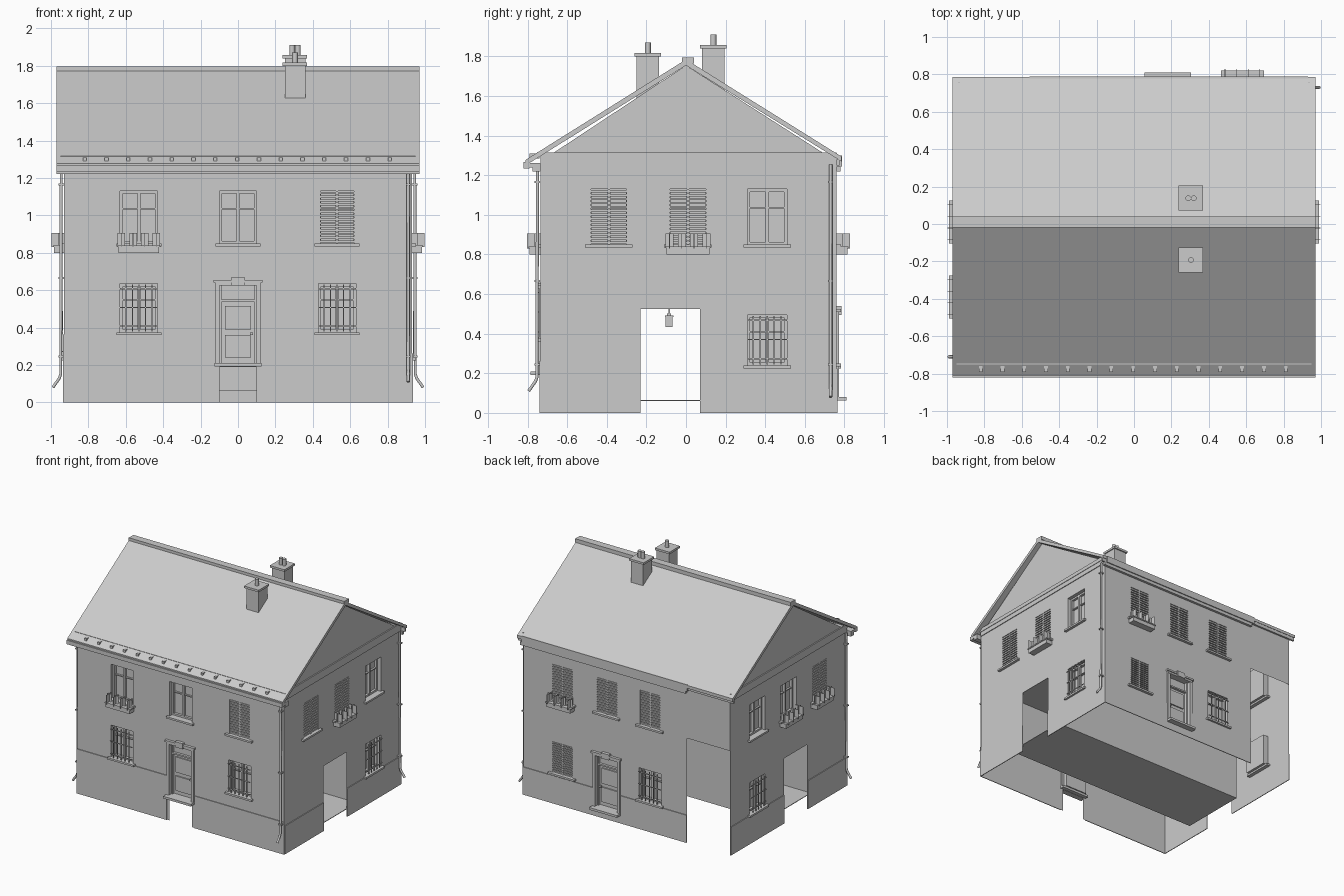
import bpy, bmesh, math
from mathutils import Vector

if "Cube" in bpy.data.objects:
    bpy.data.objects.remove(bpy.data.objects["Cube"])

TOP = 1.27
# wall coordinates (u along the wall, d outwards, z up) to world
SIDES = {
    "front": lambda u, d, z: (u, -0.735 - d, z),
    "back": lambda u, d, z: (u, 0.76 + d, z),
    "right": lambda u, d, z: (0.93 + d, u, z),
    "left": lambda u, d, z: (-0.93 - d, u, z),
    "world": lambda x, y, z: (x, y, z),
}
OUT = {"front": (0, -1, 0), "back": (0, 1, 0), "right": (1, 0, 0), "left": (-1, 0, 0)}
SPAN = {"front": (-0.93, 0.93), "back": (-0.93, 0.93), "right": (-0.735, 0.76), "left": (-0.735, 0.76)}
holes = {s: [] for s in OUT}


def finish(bm, name):
    me = bpy.data.meshes.new(name)
    bm.to_mesh(me)
    bm.free()
    ob = bpy.data.objects.new(name, me)
    bpy.context.collection.objects.link(ob)
    return ob


def boxes(name, side, items):
    """One object of boxes (u0, u1, d0, d1, z0, z1)."""
    bm, f = bmesh.new(), SIDES[side]
    for u0, u1, d0, d1, z0, z1 in items:
        v = [bm.verts.new(f(u, d, z)) for u in (u0, u1) for d in (d0, d1) for z in (z0, z1)]
        for q in ((0, 1, 3, 2), (4, 6, 7, 5), (0, 4, 5, 1), (2, 3, 7, 6), (0, 2, 6, 4), (1, 5, 7, 3)):
            bm.faces.new([v[i] for i in q])
    bmesh.ops.recalc_face_normals(bm, faces=bm.faces)
    return finish(bm, name)


def recess(name, side, u0, u1, z0, z1, depth):
    """Hole in the wall lined by a box open to the outside."""
    holes[side].append((u0, u1, z0, z1))
    bm, f = bmesh.new(), SIDES[side]
    o, i = ([bm.verts.new(f(u, d, z)) for u, z in ((u0, z0), (u1, z0), (u1, z1), (u0, z1))] for d in (0, -depth))
    bm.faces.new(i)
    for k in range(4):
        bm.faces.new((o[k], o[(k + 1) % 4], i[(k + 1) % 4], i[k]))
    bmesh.ops.recalc_face_normals(bm, faces=bm.faces)
    bm.faces.ensure_lookup_table()
    if bm.faces[0].normal.dot(Vector(OUT[side])) < 0:
        bmesh.ops.reverse_faces(bm, faces=bm.faces)
    finish(bm, name)


def window(side, c, z0, z1, kind, planter=False):
    n = f"{side}_window_{kind}"
    a, b = c - 0.1, c + 0.1
    recess(n + "_reveal", side, a, b, z0, z1, 0.05)
    boxes(n + "_sill", side, [(a - 0.02, b + 0.02, -0.03, 0.022, z0 - 0.015, z0)])
    t, zm = 0.014, z0 + (z1 - z0) * 0.65
    fr = [(a, a + t, -0.05, -0.03, z0, z1), (b - t, b, -0.05, -0.03, z0, z1), (a, b, -0.05, -0.03, z0, z0 + t),
          (a, b, -0.05, -0.03, z1 - t, z1), (c - 0.008, c + 0.008, -0.05, -0.028, z0, z1),
          (a, b, -0.05, -0.035, zm, zm + 0.008)]
    boxes(n + "_frame", side, fr)
    if kind == "shutter":
        h = (z1 - z0) / 14
        sl = [(a + 0.01, b - 0.01, -0.018, -0.002, z0 + i * h + 0.004, z0 + (i + 1) * h - 0.004) for i in range(14)]
        sl += [(u, u + 0.01, -0.02, 0.0, z0, z1) for u in (a, c - 0.005, b - 0.01)]
        boxes(n + "_louvers", side, sl)
    if kind == "barred":
        bars = [(a + 0.03 + i * 0.035 - 0.003, a + 0.03 + i * 0.035 + 0.003, 0.006, 0.012, z0 + 0.005, z1 - 0.005) for i in range(5)]
        bars += [(a, b, 0.006, 0.012, z, z + 0.006) for z in (z0 + 0.03, (z0 + z1) / 2, z1 - 0.03)]
        boxes(n + "_grille", side, bars)
    if planter:
        boxes(n + "_planter", side, [(c - 0.108, c + 0.108, 0.0, 0.055, 0.80, 0.838), (c - 0.115, c + 0.115, 0.0, 0.06, 0.832, 0.84)])
        fl = [(c - 0.113 + i * 0.062, c - 0.073 + i * 0.062, 0.03, 0.032, 0.84, 0.905) for i in range(4)]
        fl += [(c - 0.095 + i * 0.062, c - 0.092 + i * 0.062, 0.0, 0.068, 0.83, 0.905) for i in range(4)]
        boxes(n + "_flowers", side, fl)


def door(side, c, z0):
    n = side + "_door"
    a, b, z1 = c - 0.1, c + 0.1, z0 + 0.395
    recess(n + "_leaf", side, a, b, z0, z1 + 0.02, 0.04)
    boxes(n + "_panels", side, [(a, a + 0.012, -0.04, -0.02, z0, z1 + 0.02), (b - 0.012, b, -0.04, -0.02, z0, z1 + 0.02),
          (a, b, -0.04, -0.02, z1 - 0.068, z1 - 0.056), (c - 0.07, c + 0.07, -0.04, -0.03, z0 + 0.18, z1 - 0.09),
          (c - 0.07, c + 0.07, -0.04, -0.03, z0 + 0.03, z0 + 0.15), (c + 0.065, c + 0.08, -0.03, -0.015, z0 + 0.15, z0 + 0.165)])
    boxes(n + "_surround", side, [(a - 0.022, a, -0.01, 0.012, z0, z1 + 0.02), (b, b + 0.022, -0.01, 0.012, z0, z1 + 0.02),
          (a - 0.022, b + 0.022, 0, 0.014, z1 + 0.02, z1 + 0.035), (a - 0.032, b + 0.032, 0, 0.022, z1 + 0.035, z1 + 0.05),
          (c - 0.035, c + 0.035, 0, 0.026, z1 + 0.02, z1 + 0.065)])
    boxes(n + "_step", side, [(a - 0.025, b + 0.025, -0.03, 0.05, z0 - 0.018, z0)])


# openings on each facade
for c, k, p in ((-0.53, "open", True), (0, "open", False), (0.53, "shutter", False)):
    window("front", c, 0.85, 1.13, k, p)
for c in (-0.53, 0.53):
    window("front", c, 0.375, 0.635, "barred")
door("front", 0, 0.21)
holes["front"].append((-0.1, 0.1, 0, 0.19))
for c, p in ((0.58, True), (0.18, False), (-0.21, False)):
    window("back", c, 0.85, 1.13, "shutter", p)
window("back", 0.58, 0.25, 0.50, "shutter")
window("back", -0.21, 0.24, 0.495, "barred")
door("back", 0.18, 0.08)
holes["back"].append((-0.93, -0.54, 0, 0.85))
for c, kr, kl in ((-0.39, "shutter", "shutter"), (0.01, "shutter", "open"), (0.41, "open", "open")):
    window("right", c, 0.85, 1.13, kr, c == 0.01)
    window("left", c, 0.85, 1.13, kl, c < 0.1)
for s in ("right", "left"):
    window(s, 0.41, 0.24, 0.495, "barred")
    holes[s].append((-0.23, 0.07, 0, 0.525))

# walls with openings; side walls carry the gables
for s, f in SIDES.items():
    if s == "world":
        continue
    bm = bmesh.new()
    us = sorted({*SPAN[s], *(u for h in holes[s] for u in h[:2])})
    zs = sorted({0, TOP, *(z for h in holes[s] for z in h[2:])})
    for u0, u1 in zip(us, us[1:]):
        for z0, z1 in zip(zs, zs[1:]):
            um, zm = (u0 + u1) / 2, (z0 + z1) / 2
            if not any(h[0] < um < h[1] and h[2] < zm < h[3] for h in holes[s]):
                bm.faces.new([bm.verts.new(f(u, 0, z)) for u, z in ((u0, z0), (u1, z0), (u1, z1), (u0, z1))])
    if s in ("left", "right"):
        bm.faces.new([bm.verts.new(f(u, 0, z)) for u, z in ((-0.735, TOP), (0.76, TOP), (0.0, 1.755))])
    for fc in bm.faces:
        fc.normal_update()
        if fc.normal.dot(Vector(OUT[s])) < 0:
            fc.normal_flip()
    bmesh.ops.remove_doubles(bm, verts=bm.verts, dist=1e-4)
    finish(bm, s + "_wall")

# plinths
boxes("front_plinth", "front", [(-0.935, -0.125, 0, 0.006, 0, 0.362), (0.125, 0.935, 0, 0.006, 0, 0.262)])
boxes("back_plinth", "back", [(-0.54, 0.055, 0, 0.006, 0, 0.225), (0.305, 0.935, 0, 0.006, 0, 0.225), (0.055, 0.305, 0, 0.006, 0, 0.06)])
for s in ("right", "left"):
    boxes(s + "_plinth", s, [(-0.735, -0.23, 0, 0.006, 0, 0.23), (0.07, 0.76, 0, 0.006, 0, 0.23)])

# passage lining: floor, sides and ceiling
boxes("passage_lining", "world", [(-0.87, 0.93, -0.365, 0.2, 0.06, 0.065), (-0.87, 0.93, -0.365, 0.2, 0.53, 0.535),
      (-0.87, 0.93, -0.365, -0.36, 0.065, 0.53), (-0.87, 0.93, 0.195, 0.2, 0.065, 0.53)])

# roof slab from a profile, extruded along x
prof = [(-0.81, 1.278), (0, 1.785), (0.785, 1.295), (0.785, 1.27), (0, 1.755), (-0.81, 1.25)]
bm = bmesh.new()
ends = [[bm.verts.new((x, y, z)) for y, z in prof] for x in (-0.97, 0.97)]
for k in range(6):
    bm.faces.new((ends[0][k], ends[0][(k + 1) % 6], ends[1][(k + 1) % 6], ends[1][k]))
for e in ends:
    bm.faces.new((e[0], e[1], e[4], e[5]))
    bm.faces.new((e[1], e[2], e[3], e[4]))
bmesh.ops.recalc_face_normals(bm, faces=bm.faces)
finish(bm, "roof")
boxes("ridge_cap", "world", [(-0.97, 0.97, -0.02, 0.04, 1.765, 1.795)])

# eaves, gutters, gable bands and snow guard
boxes("front_cornice", "front", [(-0.97, 0.97, 0, 0.04, 1.22, 1.24), (-0.97, 0.97, 0, 0.06, 1.24, 1.262), (-0.97, 0.97, 0.055, 0.085, 1.235, 1.268)])
boxes("back_cornice", "back", [(-0.54, 0.95, 0, 0.02, 1.22, 1.245), (-0.56, 0.93, 0, 0.028, 1.245, 1.30), (-0.97, 0.97, 0, 0.015, 1.25, 1.28)])
for s in ("left", "right"):
    boxes(s + "_gable_band", s, [(-0.735, 0.76, 0, 0.01, 1.285, 1.315), (-0.735, 0.76, 0, 0.006, 1.25, 1.285)])
boxes("snow_guard", "world", [(-0.95, 0.95, -0.75, -0.735, 1.30, 1.318)]
      + [(-0.82 + i * 0.1165 - 0.01, -0.82 + i * 0.1165 + 0.01, -0.79, -0.74, 1.285, 1.31) for i in range(15)])

# chimneys with clay pots
for n, y, top, pots in (("front", -0.193, 1.80, (0.305,)), ("back", 0.138, 1.84, (0.29, 0.32))):
    boxes(n + "_chimney", "world", [(0.25, 0.36, y - 0.057, y + 0.057, 1.58, top), (0.237, 0.368, y - 0.067, y + 0.067, top, top + 0.017)])
    for x in pots:
        bpy.ops.mesh.primitive_cylinder_add(vertices=12, radius=0.015, depth=0.06, location=(x, y, top + 0.04))
        bpy.context.object.name = n + "_chimney_pot"
        bpy.ops.object.shade_smooth_by_angle()


# downpipes ending in an elbow
def pipe(name, side, u, bottom):
    cu = bpy.data.curves.new(name, "CURVE")
    cu.dimensions, cu.bevel_depth, cu.bevel_resolution, cu.use_fill_caps = "3D", 0.009, 1, True
    pts = [(u, 0.015, 1.255), (u, 0.018, bottom + 0.07), (u, 0.025, bottom + 0.05), (u, 0.06, bottom)]
    sp = cu.splines.new("POLY")
    sp.points.add(len(pts) - 1)
    for p, q in zip(sp.points, pts):
        p.co = (*SIDES[side](*q), 1)
    bpy.context.collection.objects.link(bpy.data.objects.new(name, cu))
    boxes(name + "_clips", side, [(u - 0.013, u + 0.013, 0, 0.03, z, z + 0.01) for z in (0.24, 0.66, 1.16)])


pipe("left_downpipe", "left", -0.71, 0.08)
pipe("right_downpipe", "right", 0.73, 0.08)
pipe("front_downpipe", "front", 0.91, 0.11)

# lantern hanging in the passage
boxes("passage_lantern", "world", [(-0.018, 0.018, -0.103, -0.067, 0.435, 0.485), (-0.022, 0.022, -0.107, -0.063, 0.485, 0.492),
      (-0.01, 0.01, -0.095, -0.075, 0.492, 0.502), (-0.003, 0.003, -0.088, -0.082, 0.5, 0.532)])
